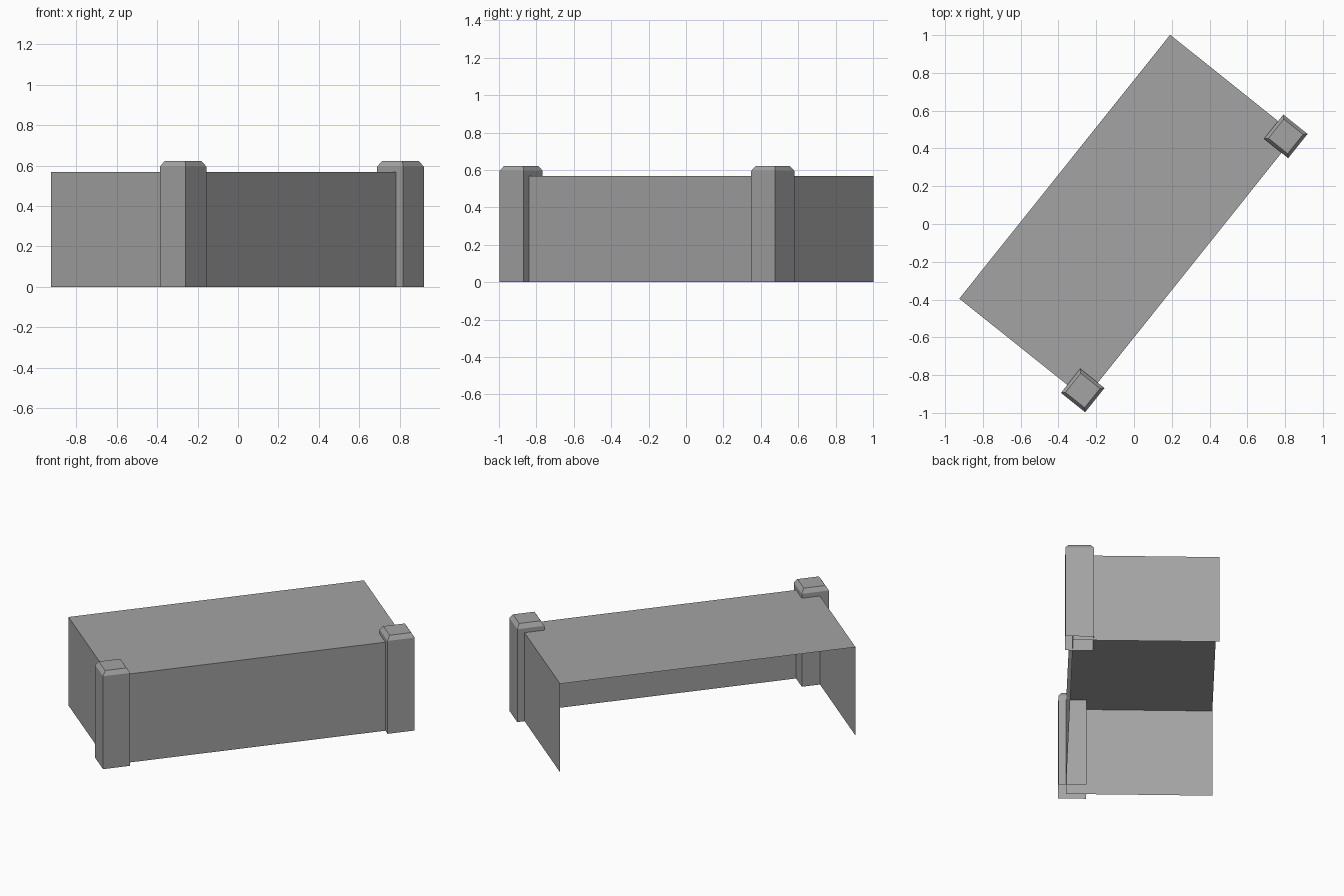
import bpy, bmesh, math
from mathutils import Matrix

cube = bpy.data.objects.get("Cube")
if cube:
    bpy.data.objects.remove(cube, do_unlink=True)

TURN = math.radians(51.37)   # the long side runs diagonally

grey = bpy.data.materials.new("plain_grey")
grey.use_nodes = True
COLOUR = (0.37, 0.37, 0.37, 1)
grey.diffuse_color = COLOUR
grey.node_tree.nodes["Principled BSDF"].inputs["Base Color"].default_value = COLOUR


def block(bm, x0, x1, y0, y1, height):
    """Box standing on z = 0."""
    size = Matrix.Diagonal((x1 - x0, y1 - y0, height, 1))
    place = Matrix.Translation(((x0 + x1) / 2, (y0 + y1) / 2, height / 2))
    bmesh.ops.create_cube(bm, size=1, matrix=place @ size)
    bm.normal_update()


def remove_faces(bm, rule):
    bmesh.ops.delete(bm, geom=[f for f in bm.faces if rule(f.normal)], context='FACES')


def finish(bm, name):
    mesh = bpy.data.meshes.new(name)
    bm.to_mesh(mesh)
    bm.free()
    mesh.materials.append(grey)
    obj = bpy.data.objects.new(name, mesh)
    obj.rotation_euler.z = TURN
    bpy.context.collection.objects.link(obj)


# Thin shell: top, front and two ends, open at the back and underneath
bm = bmesh.new()
block(bm, -0.886, 0.902, -0.375, 0.476, 0.567)
remove_faces(bm, lambda n: n.z < -0.5 or n.y > 0.5)
finish(bm, "block_shell")


# Square corner posts with a sloped cap, open underneath
def post(name, x, y=-0.338, half=0.082, shoulder=0.595, top=0.622, inset=0.024):
    bm = bmesh.new()
    block(bm, x - half, x + half, y - half, y + half, shoulder)
    cap = [f for f in bm.faces if f.normal.z > 0.5]
    bmesh.ops.inset_region(bm, faces=cap, thickness=inset)
    bmesh.ops.translate(bm, verts=cap[0].verts, vec=(0, 0, top - shoulder))
    bm.normal_update()
    remove_faces(bm, lambda n: n.z < -0.5)
    finish(bm, name)


post("right_post", -0.858)
post("left_post", 0.864)
